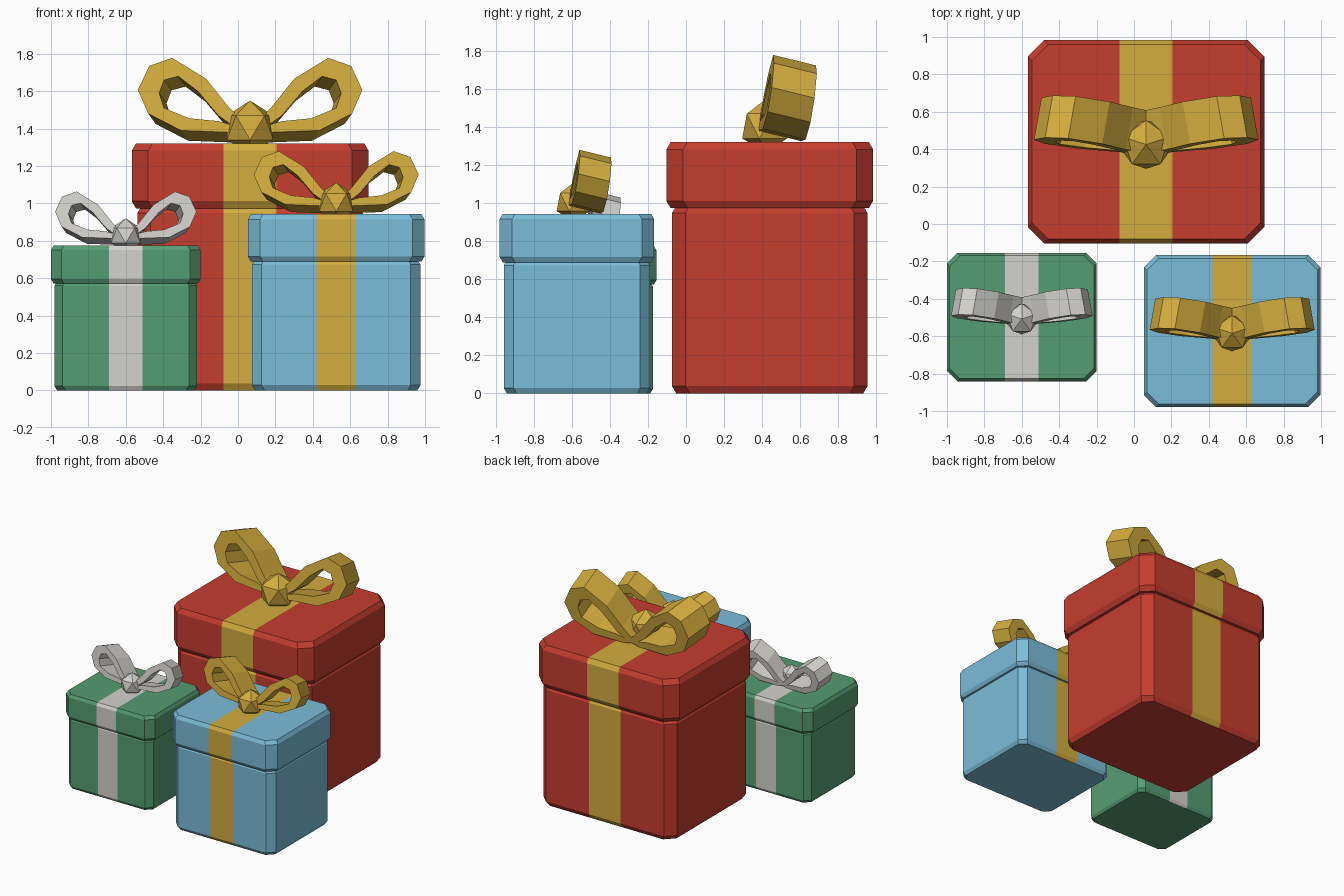
import bpy
import bmesh
import math
from mathutils import Matrix, Vector

if "Cube" in bpy.data.objects:
    bpy.data.objects.remove(bpy.data.objects["Cube"], do_unlink=True)


def material(name, rgb):
    """Flat colour given as sRGB bytes, stored as linear values."""
    lin = [((c / 255 + 0.055) / 1.055) ** 2.4 for c in rgb] + [1.0]
    mat = bpy.data.materials.new(name)
    mat.use_nodes = True
    mat.diffuse_color = lin
    bsdf = next(n for n in mat.node_tree.nodes if n.type == 'BSDF_PRINCIPLED')
    bsdf.inputs["Base Color"].default_value = lin
    return mat


red = material("red paper", (197, 61, 47))
blue = material("light blue paper", (123, 189, 216))
green = material("green paper", (85, 157, 115))
gold = material("gold ribbon", (212, 173, 62))
silver = material("silver ribbon", (212, 210, 205))


def finish(name, bm, mats):
    bmesh.ops.recalc_face_normals(bm, faces=bm.faces)
    mesh = bpy.data.meshes.new(name)
    bm.to_mesh(mesh)
    bm.free()
    for mat in mats:
        mesh.materials.append(mat)
    obj = bpy.data.objects.new(name, mesh)
    bpy.context.collection.objects.link(obj)
    return obj


def outline(hx, hy, cut, stripe):
    """Rectangle with cut corners and ribbon edges on front and back."""
    half = [(-stripe, -hy), (stripe, -hy), (hx - cut, -hy),
            (hx, cut - hy), (hx, hy - cut), (hx - cut, hy)]
    return half + [(-x, -y) for x, y in half]


def bevelled_box(name, centre, hx, hy, z0, z1, cut, bevel, stripe, mats):
    """Box with chamfered edges and a ribbon band over front, top and back."""
    bm = bmesh.new()
    inset, rise = bevel
    rings = []
    for d, z in ((inset, z0), (0, z0 + rise), (0, z1 - rise), (inset, z1)):
        pts = outline(hx - d, hy - d, cut, stripe)
        rings.append([bm.verts.new((centre[0] + x, centre[1] + y, z))
                      for x, y in pts])
    n = len(rings[0])
    for low, high in zip(rings, rings[1:]):
        for i in range(n):
            j = (i + 1) % n
            face = bm.faces.new((low[i], low[j], high[j], high[i]))
            face.material_index = 1 if i in (0, 6) else 0
    # Underside is plain, top is split by the ribbon
    bm.faces.new(rings[0])
    top = rings[-1]
    bm.faces.new(top[1:7])
    bm.faces.new(top[7:] + top[:1])
    bm.faces.new((top[0], top[1], top[6], top[7])).material_index = 1
    return finish(name, bm, mats)


# Ribbon loop seen from the front, heights above the lid
LOOP_OUTER = [(0, .08), (.11, .19), (.235, .346), (.417, .458), (.54, .415),
              (.6, .287), (.545, .16), (.37, .07), (.11, .06)]
LOOP_INNER = [(.1, .1), (.17, .15), (.28, .28), (.385, .36), (.46, .34),
              (.487, .27), (.46, .19), (.326, .135), (.17, .12)]
RIBBON_WIDTH = Vector((-.04, .225, -.055))


def bow_loop(name, base, size, side, mat):
    """Leaning closed ribbon loop on one side of the knot."""
    bm = bmesh.new()

    def place(p, back):
        x, z = p
        v = Vector((x, -.075 + .13 * z + .08 * x, z)) + RIBBON_WIDTH * back
        v.x *= side
        return bm.verts.new(base + v * size)

    rows = [[place(p, back) for p in pts] for pts, back in
            ((LOOP_OUTER, 0), (LOOP_OUTER, 1), (LOOP_INNER, 1), (LOOP_INNER, 0))]
    n = len(LOOP_OUTER)
    for r in range(4):
        a, b = rows[r], rows[(r + 1) % 4]
        for i in range(n):
            j = (i + 1) % n
            bm.faces.new((a[i], a[j], b[j], b[i]))
    return finish(name, bm, [mat])


def bow_knot(name, base, size, mat):
    """Faceted ball in the middle of the bow."""
    bm = bmesh.new()
    place = (Matrix.Translation(base + Vector((0, -.015, .085)) * size)
             @ Matrix.Rotation(math.pi / 2, 4, 'Z'))
    bmesh.ops.create_icosphere(bm, subdivisions=1, radius=.145 * size, matrix=place)
    return finish(name, bm, [mat])


def gift(name, centre, half, seam, height, size, paper, ribbon):
    """Box, lid and bow of one present."""
    mats = [paper, ribbon]
    hx, hy = half
    stripe = .142 * size
    bevel = (.022 * size, .038 * size)
    rim = .03 * size
    bevelled_box(name + "_box", centre, hx - rim, hy - rim, 0, seam + .006,
                 .07 * size, bevel, stripe, mats)
    bevelled_box(name + "_lid", centre, hx, hy, seam - .006, height,
                 .088 * size, bevel, stripe, mats)
    base = Vector((centre[0], centre[1], height))
    for side, label in ((1, "left"), (-1, "right")):
        bow_loop(f"{name}_{label}_bow_loop", base, size, side, ribbon)
    bow_knot(name + "_bow_knot", base, size, ribbon)


gift("large_gift", (.065, .44), (.633, .543), .98, 1.32, 1.0, red, gold)
gift("medium_gift", (.525, -.573), (.472, .406), .695, .943, .735, blue, gold)
gift("small_gift", (-.6, -.498), (.4, .343), .578, .775, .63, green, silver)
